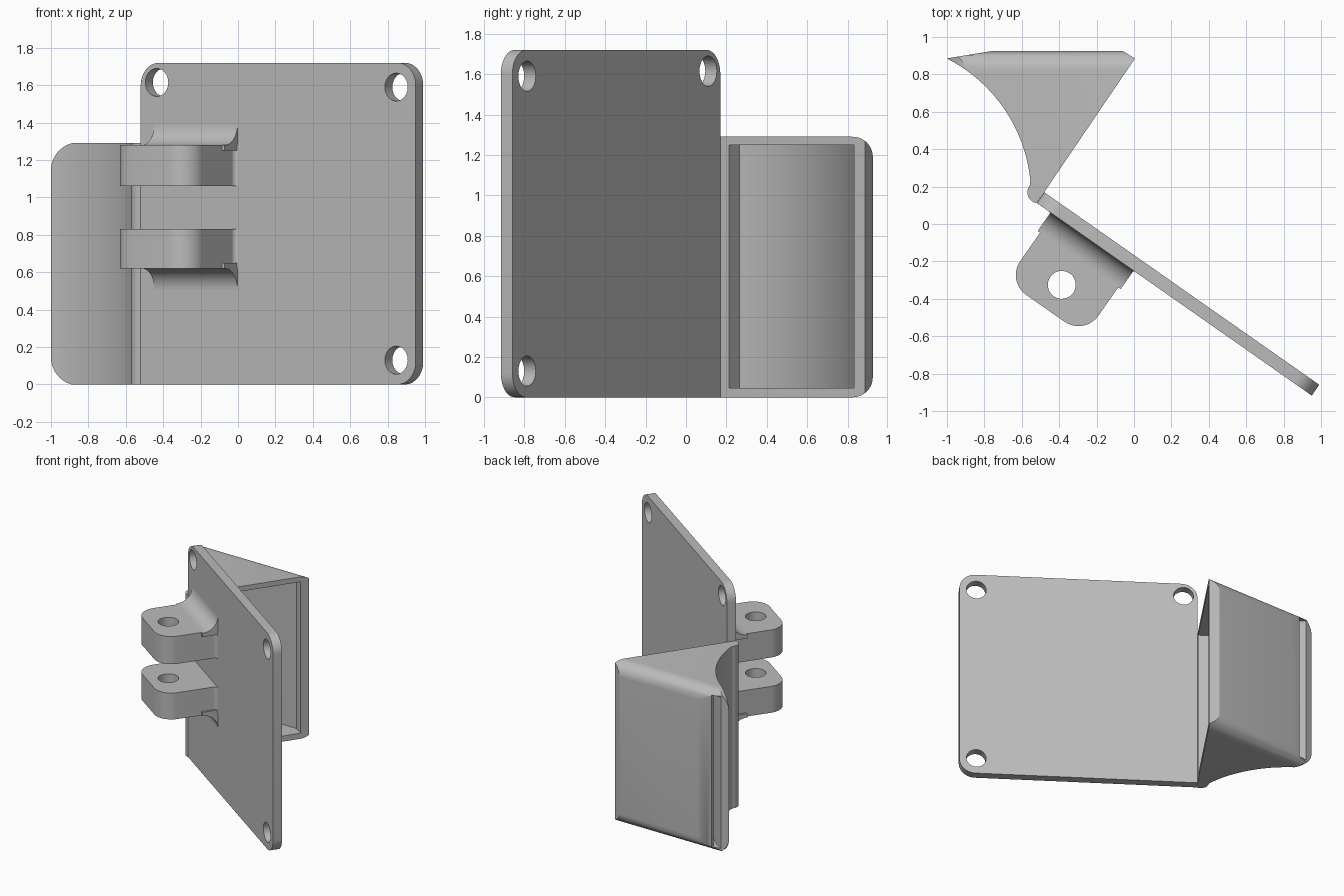
import bpy, bmesh, math
from mathutils import Vector, Matrix

if "Cube" in bpy.data.objects:
    bpy.data.objects.remove(bpy.data.objects["Cube"])

GREY = (0.5, 0.5, 0.5, 1)
mat = bpy.data.materials.new("plain grey")
mat.use_nodes = True
mat.diffuse_color = GREY
mat.node_tree.nodes["Principled BSDF"].inputs["Base Color"].default_value = GREY


def arc(cx, cy, r, a0, a1, n=12):
    """Points on a circle, angles in degrees."""
    angles = [math.radians(a0 + (a1 - a0) * i / n) for i in range(n + 1)]
    return [(cx + r * math.cos(a), cy + r * math.sin(a)) for a in angles]


def rounded(corners, n=10):
    """Polygon from (x, y, radius) corners, each one filleted."""
    out = []
    for i, (x, y, r) in enumerate(corners):
        p = Vector((x, y))
        if r == 0:
            out.append((x, y))
            continue
        a = (Vector(corners[i - 1][:2]) - p).normalized()
        b = (Vector(corners[(i + 1) % len(corners)][:2]) - p).normalized()
        half = a.angle(b) / 2
        centre = p + (a + b).normalized() * (r / math.sin(half))
        start = p + a * (r / math.tan(half)) - centre
        end = p + b * (r / math.tan(half)) - centre
        sweep = math.atan2(start.x * end.y - start.y * end.x, start.dot(end))
        for k in range(n + 1):
            q = centre + Matrix.Rotation(sweep * k / n, 2) @ start
            out.append((q.x, q.y))
    return out


def prism(name, pts, lo, hi, axis="z"):
    """Extrude a 2D outline along one axis."""
    place = {"z": lambda a, b, h: (a, b, h),
             "y": lambda a, b, h: (a, h, b),
             "x": lambda a, b, h: (h, a, b)}[axis]
    bm = bmesh.new()
    low = [bm.verts.new(place(a, b, lo)) for a, b in pts]
    high = [bm.verts.new(place(a, b, hi)) for a, b in pts]
    bm.faces.new(low)
    bm.faces.new(high)
    for i in range(len(pts)):
        bm.faces.new((low[i - 1], low[i], high[i], high[i - 1]))
    bmesh.ops.recalc_face_normals(bm, faces=bm.faces)
    mesh = bpy.data.meshes.new(name)
    bm.to_mesh(mesh)
    bm.free()
    mesh.materials.append(mat)
    ob = bpy.data.objects.new(name, mesh)
    bpy.context.collection.objects.link(ob)
    return ob


def cut(ob, cutter, operation="DIFFERENCE"):
    """Apply a boolean and discard the cutter."""
    mod = ob.modifiers.new("cut", "BOOLEAN")
    mod.operation, mod.object, mod.solver = operation, cutter, "EXACT"
    bpy.context.view_layer.objects.active = ob
    bpy.ops.object.modifier_apply(modifier=mod.name)
    bpy.data.objects.remove(cutter)


# Slanted mounting plate: local x runs along it, local -y is its front
LENGTH, HEIGHT, THICK, R = 1.795, 1.72, 0.07, 0.12
plate = prism("mounting_plate", rounded([
    (0, 0, 0), (LENGTH, 0, R), (LENGTH, HEIGHT, R), (0, HEIGHT, R)]), -THICK, 0, "y")
for x, z in ((0.105, 1.615), (1.668, 1.59), (1.668, 0.13)):
    cut(plate, prism("hole", arc(x, z, 0.075, 0, 345, 23), -0.2, 0.2, "y"))
slanted = [plate]

# Two hinge lugs with a pin hole, and a curved web on each outer side
lug_outline = rounded([
    (0.07, -0.05, 0), (0.07, -THICK, 0), (0.106, -THICK, 0.03), (0.106, -0.505, 0.13),
    (0.616, -0.505, 0.13), (0.616, -THICK, 0.03), (0.65, -THICK, 0), (0.65, -0.05, 0)])
for name, lo, hi, outer, side in (("upper", 1.06, 1.28, 1.28, 1), ("lower", 0.62, 0.83, 0.62, -1)):
    lug = prism(name + "_hinge_lug", lug_outline, lo, hi)
    cut(lug, prism("pin_hole", arc(0.361, -0.352, 0.075, 0, 345, 23), 0, 2))
    web = prism(name + "_lug_web", rounded([
        (-0.05, outer + side * 0.12, 0), (-THICK, outer + side * 0.12, 0),
        (-THICK, outer, 0.115), (-0.19, outer, 0),
        (-0.19, outer - side * 0.03, 0), (-0.05, outer - side * 0.03, 0)]), 0.09, 0.632, "x")
    slanted += [lug, web]
for ob in slanted:
    ob.location = (-0.48, 0.17, 0)
    ob.rotation_euler.z = math.radians(-35)

# Hollow wedge with a concave side, rounded back edges and a rounded knuckle
TOP = 1.29
body = prism("curved_holder", [(0.005, 0.885), (-0.06, 0.925), (-0.76, 0.925)]
             + arc(-1.375, 0.15, 0.825, 63, 6, 28)
             + arc(-0.51, 0.17, 0.06, 140, 255, 10)
             + [(-0.521, 0.113), (-0.48, 0.17)], -0.05, TOP + 0.05)
cut(body, prism("back_rounding", rounded([
    (-0.5, 0, 0), (0.925, 0, 0.1), (0.925, TOP, 0.1), (-0.5, TOP, 0)]), -2, 2, "x"), "INTERSECT")
cut(body, prism("tip_rounding", rounded([
    (1, -0.005, 0), (1, TOP + 0.005, 0), (-1, TOP + 0.005, 0.15), (-1, -0.005, 0.15)]),
    -1, 2, "y"), "INTERSECT")

# Cavity open on the straight side, with a narrow slot through the tip
cut(body, prism("cavity", [(-0.37, 0.152), (0.053, 0.773), (-0.1, 0.88), (-0.86, 0.88),
                           (-0.86, 0.95), (-0.94, 0.95)]
                + arc(-1.375, 0.15, 0.865, 59.5, 7.6, 28), 0.045, 1.25))

# Smooth the curved faces, keep the edges sharp
bpy.ops.object.select_all(action="DESELECT")
for ob in slanted + [body]:
    ob.select_set(True)
bpy.context.view_layer.objects.active = body
bpy.ops.object.shade_smooth_by_angle(angle=math.radians(30))
